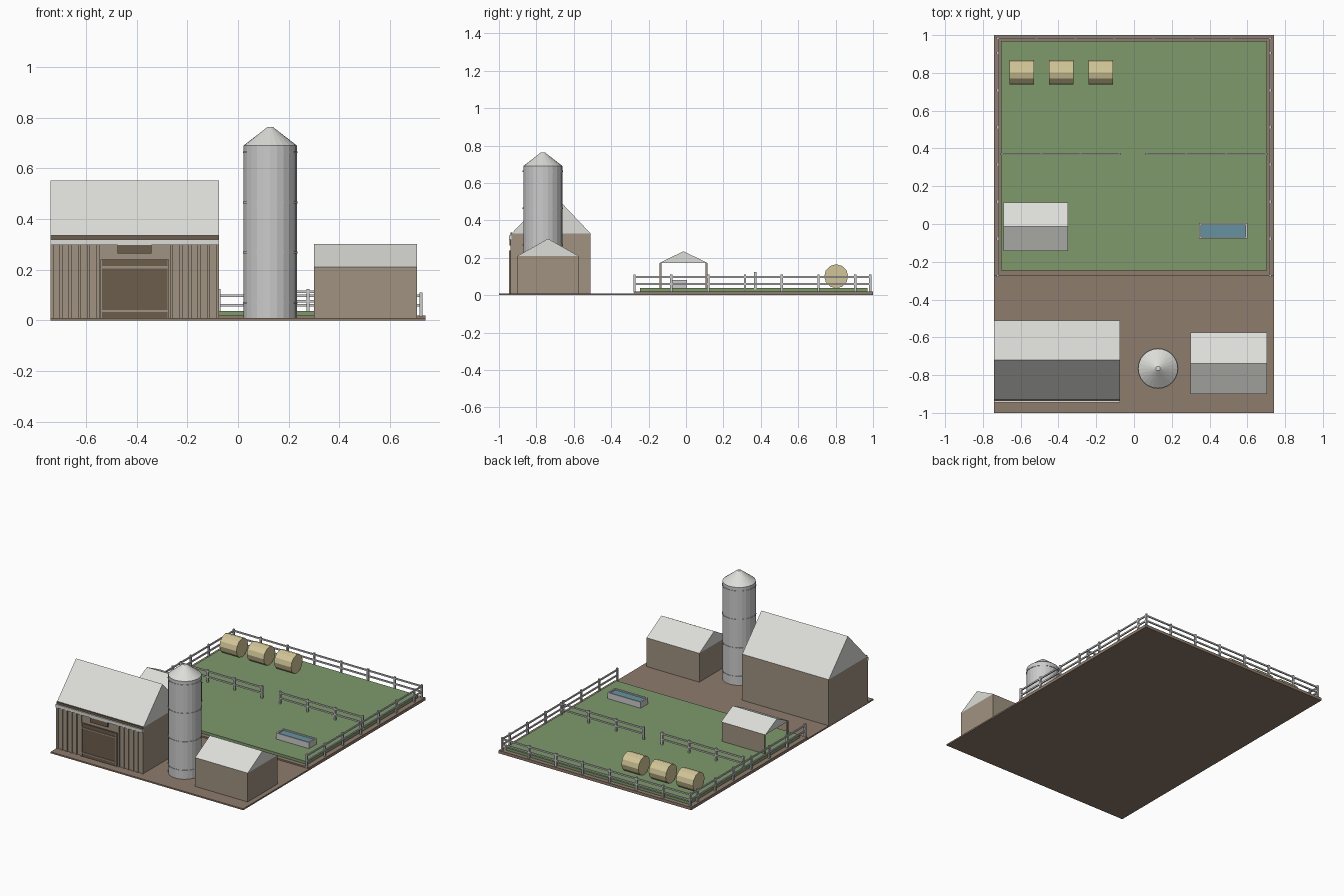
import bpy, bmesh, math
from mathutils import Matrix

if "Cube" in bpy.data.objects:
    bpy.data.objects.remove(bpy.data.objects["Cube"])


def mat(name, r, g, b):
    m = bpy.data.materials.new(name)
    m.diffuse_color = (r, g, b, 1)
    m.use_nodes = True
    m.node_tree.nodes["Principled BSDF"].inputs["Base Color"].default_value = m.diffuse_color
    return m


EARTH = mat("earth", .27, .20, .15)
GRASS = mat("grass", .21, .32, .15)
WOOD = mat("weathered_wood", .35, .29, .22)
DARK = mat("dark_wood", .15, .11, .075)
ROOF = mat("pale_roof", .72, .72, .69)
STRAW = mat("straw", .64, .56, .31)
WATER = mat("water", .13, .29, .35)


def finish(name, bm, material=None):
    bmesh.ops.recalc_face_normals(bm, faces=bm.faces)
    me = bpy.data.meshes.new(name)
    bm.to_mesh(me)
    bm.free()
    ob = bpy.data.objects.new(name, me)
    bpy.context.collection.objects.link(ob)
    if material:
        me.materials.append(material)
    return ob


def add_box(bm, x0, x1, y0, y1, z0, z1):
    m = Matrix.Translation(((x0 + x1) / 2, (y0 + y1) / 2, (z0 + z1) / 2)) \
        @ Matrix.Diagonal((x1 - x0, y1 - y0, z1 - z0, 1))
    bmesh.ops.create_cube(bm, size=1, matrix=m)


def boxes(name, specs, material=None):
    bm = bmesh.new()
    for s in specs:
        add_box(bm, *s)
    return finish(name, bm, material)


def gable(name, x0, x1, y0, y1, z0, z1):
    # solid triangular roof, ridge along x
    bm = bmesh.new()
    prof = [(y0, z0), (y1, z0), ((y0 + y1) / 2, z1)]
    face = bm.faces.new([bm.verts.new((x0, y, z)) for y, z in prof])
    ext = bmesh.ops.extrude_face_region(bm, geom=[face])["geom"]
    bmesh.ops.translate(bm, vec=(x1 - x0, 0, 0),
                        verts=[v for v in ext if isinstance(v, bmesh.types.BMVert)])
    bm.faces.new([v for v in face.verts]) if not face.is_valid else None
    return finish(name, bm, ROOF)


def drum(name, r1, r2, depth, loc, segs, material=None, along_x=False):
    bm = bmesh.new()
    m = Matrix.Translation(loc)
    if along_x:
        m = m @ Matrix.Rotation(math.pi / 2, 4, 'Y')
    bmesh.ops.create_cone(bm, cap_ends=True, segments=segs, radius1=r1, radius2=r2,
                          depth=depth, matrix=m)
    return finish(name, bm, material)


# ground
boxes("yard_base", [(-.74, .74, -1, 1, 0, .01)], EARTH)
boxes("pasture_border", [(-.74, .74, -.275, 1, .005, .02)], EARTH)
boxes("pasture_grass", [(-.705, .705, -.245, .97, .01, .038)], GRASS)

# barn
boxes("barn_walls", [(-.74, -.075, -.932, -.51, .01, .33)], WOOD)
gable("barn_roof", -.74, -.075, -.932, -.51, .33, .552)
boxes("barn_eave_board", [(-.74, -.075, -.938, -.93, .32, .335)], DARK)
boxes("barn_gutter", [(-.74, -.075, -.946, -.93, .298, .32)], ROOF)
battens = [-.734 + i * .0363 for i in range(19)]
boxes("barn_battens", [(x - .006, x + .006, -.939, -.93, .01, .298)
                       for x in battens if not -.55 < x < -.265], WOOD)
boxes("barn_door", [(-.54, -.275, -.941, -.93, .01, .24)], DARK)
boxes("barn_door_trim", [(-.54, -.275, -.946, -.94, z, z + .008) for z in (.033, .206)]
      + [(x, x + .006, -.946, -.94, .01, .24) for x in (-.543, -.278)], WOOD)
boxes("barn_loft_panel", [(-.476, -.342, -.945, -.93, .265, .298)], DARK)

# silo
SX, SY = .127, -.765
drum("silo_body", .105, .105, .68, (SX, SY, .35), 24)
drum("silo_roof", .105, .012, .072, (SX, SY, .726), 24, ROOF)
for z in (.07, .268, .465, .663):
    drum("silo_ring", .108, .108, .007, (SX, SY, z), 24)

# shed
boxes("shed_walls", [(.30, .705, -.90, -.575, .01, .21)], WOOD)
gable("shed_roof", .30, .705, -.90, -.575, .21, .302)

# open animal shelter
gable("shelter_roof", -.69, -.35, -.142, .115, .172, .235)
boxes("shelter_back_wall", [(-.685, -.355, .104, .114, .035, .172)], WOOD)
boxes("shelter_posts", [(x, x + .012, -.142, -.13, .035, .172) for x in (-.688, -.364)], WOOD)

# water trough
tx0, tx1, ty0, ty1 = .345, .60, -.078, .005
boxes("trough_walls", [
    (tx0, tx1, ty0, ty0 + .01, .035, .08), (tx0, tx1, ty1 - .01, ty1, .035, .08),
    (tx0, tx0 + .01, ty0, ty1, .035, .08), (tx1 - .01, tx1, ty0, ty1, .035, .08)])
boxes("trough_water", [(tx0 + .01, tx1 - .01, ty0 + .01, ty1 - .01, .035, .072)], WATER)

# hay bales
for x in (-.595, -.385, -.175):
    drum("hay_bale", .064, .064, .13, (x, .803, .101), 12, STRAW, True)


def fence(name, a, b, n, z):
    # axis-aligned run of posts with two rails
    (ax, ay), (bx, by) = a, b
    specs = []
    for i in range(n):
        t = i / (n - 1)
        x, y = ax + (bx - ax) * t, ay + (by - ay) * t
        specs.append((x - .006, x + .006, y - .006, y + .006, z - .005, z + .09))
    for h in (.04, .078):
        specs.append((ax - .004, bx + .004, ay - .004, by + .004, z + h - .005, z + h + .005))
    boxes(name, specs)


# fences
for side in (-1, 1):
    fence("side_fence", (side * .722, -.275), (side * .722, .905), 7, .02)
    boxes("side_fence_end_rails", [(side * .722 - .004, side * .722 + .004, .9, .985, .02 + h - .005,
                                    .02 + h + .005) for h in (.04, .078)])
fence("back_fence", (-.722, .985), (.722, .985), 8, .02)
fence("divider_fence_left", (-.70, .37), (-.075, .37), 4, .035)
fence("divider_fence_right", (.065, .37), (.70, .37), 4, .035)
